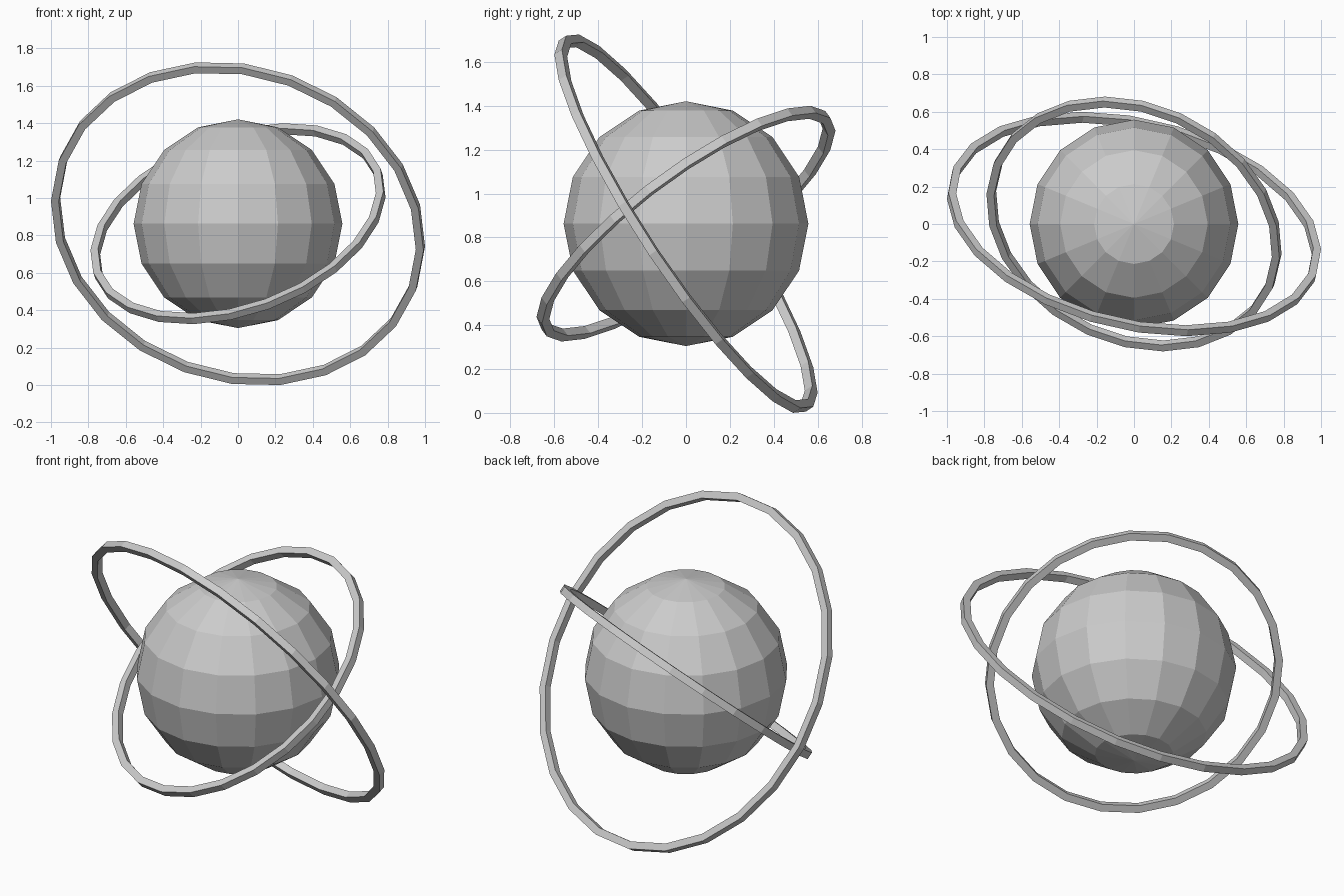
import bpy, bmesh, math
from mathutils import Matrix, Vector

if "Cube" in bpy.data.objects:
    bpy.data.objects.remove(bpy.data.objects["Cube"])

CENTER_Z = 0.8625
RING_SIDES = 24
HALF = 0.021  # half thickness of the square ring section


def add_object(name, bm):
    bmesh.ops.recalc_face_normals(bm, faces=bm.faces)
    mesh = bpy.data.meshes.new(name)
    bm.to_mesh(mesh)
    bm.free()
    obj = bpy.data.objects.new(name, mesh)
    obj.location.z = CENTER_Z
    bpy.context.collection.objects.link(obj)
    return obj


def ring(name, radius, tilt_x, tilt_y):
    """Square-section hoop, tilted about x then y."""
    bm = bmesh.new()
    section = [(radius + HALF, -HALF), (radius + HALF, HALF),
               (radius - HALF, HALF), (radius - HALF, -HALF)]
    loops = []
    for i in range(RING_SIDES):
        turn = Matrix.Rotation(math.tau * i / RING_SIDES, 3, 'Z')
        loops.append([bm.verts.new(turn @ Vector((r, 0, z))) for r, z in section])
    for i, a in enumerate(loops):
        b = loops[(i + 1) % RING_SIDES]
        for j in range(4):
            k = (j + 1) % 4
            bm.faces.new((a[j], b[j], b[k], a[k]))
    obj = add_object(name, bm)
    obj.rotation_euler = (math.radians(tilt_x), math.radians(tilt_y), 0)


# Central faceted globe
bm = bmesh.new()
bmesh.ops.create_uvsphere(bm, u_segments=16, v_segments=8, radius=0.558)
add_object("globe", bm)

# Two crossing orbit rings
ring("outer_ring", 0.995, -55, 20)
ring("inner_ring", 0.796, 35, -20)
